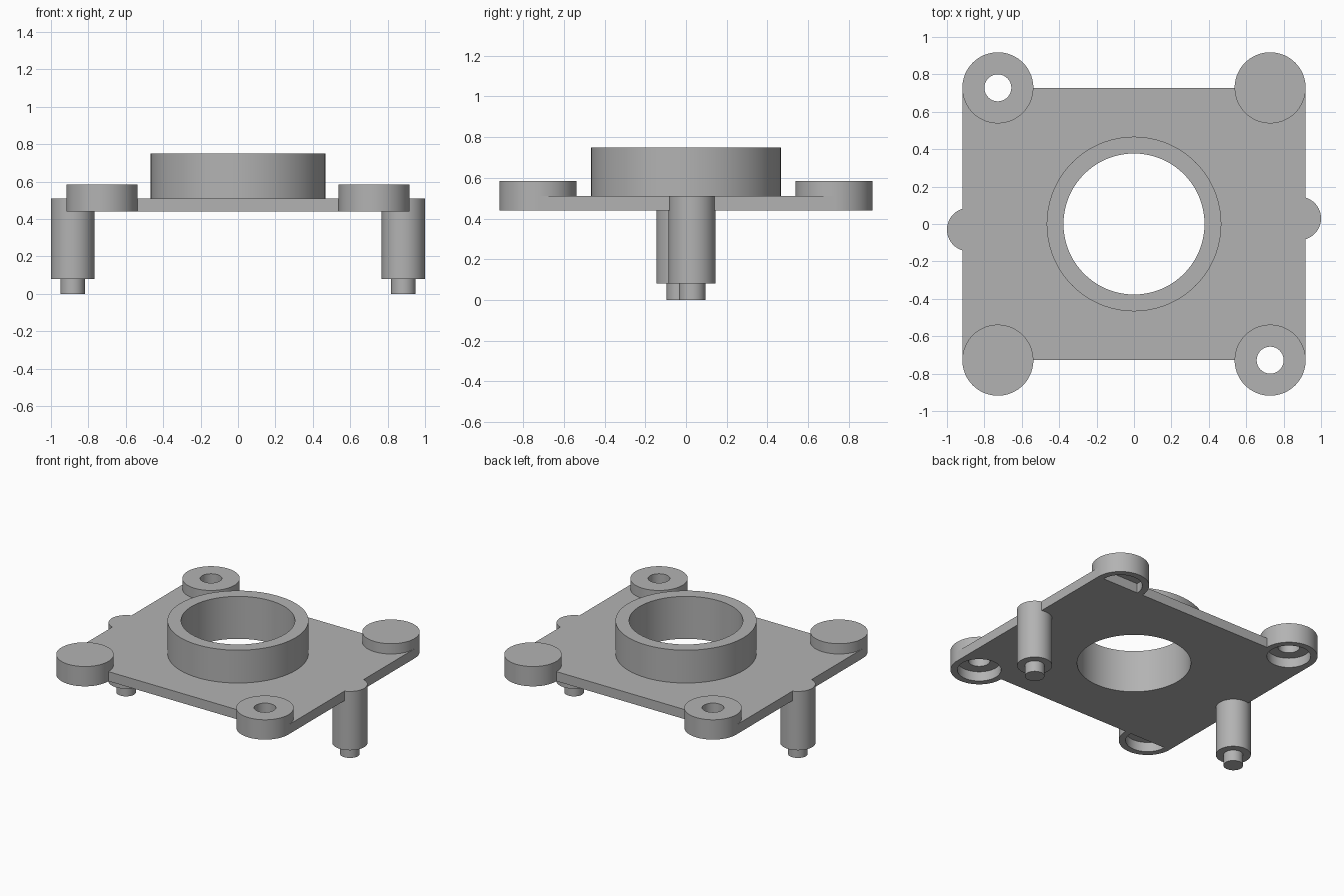
import bpy, bmesh, math
from mathutils import Vector

if "Cube" in bpy.data.objects:
    bpy.data.objects.remove(bpy.data.objects["Cube"])

grey = bpy.data.materials.new("plain grey")
grey.use_nodes = True
colour = (0.45, 0.45, 0.45, 1)
grey.diffuse_color = colour
grey.node_tree.nodes["Principled BSDF"].inputs["Base Color"].default_value = colour

BOTTOM, DECK, CAP_TOP, COLLAR_TOP = 0.44, 0.51, 0.585, 0.75
CORNER = 0.728


def finish(name, bm, location):
    bmesh.ops.recalc_face_normals(bm, faces=bm.faces)
    mesh = bpy.data.meshes.new(name)
    bm.to_mesh(mesh)
    bm.free()
    mesh.materials.append(grey)
    obj = bpy.data.objects.new(name, mesh)
    obj.location = location
    bpy.context.collection.objects.link(obj)
    return obj


def smooth(obj):
    bpy.ops.object.select_all(action="DESELECT")
    obj.select_set(True)
    bpy.context.view_layer.objects.active = obj
    bpy.ops.object.shade_smooth_by_angle(angle=math.radians(30))


def lathe(name, profile, x=0, y=0, closed=False):
    """Turn a (radius, height) profile around a vertical axis at x, y."""
    bm = bmesh.new()
    verts = [bm.verts.new((r, 0, z)) for r, z in profile]
    edges = [bm.edges.new(pair) for pair in zip(verts, verts[1:])]
    if closed:
        edges.append(bm.edges.new((verts[-1], verts[0])))
    bmesh.ops.spin(bm, geom=verts + edges, axis=(0, 0, 1), cent=(0, 0, 0),
                   angle=math.tau, steps=72)
    bmesh.ops.remove_doubles(bm, verts=bm.verts, dist=1e-4)
    obj = finish(name, bm, (x, y, 0))
    smooth(obj)
    return obj


# Base plate
bm = bmesh.new()
bmesh.ops.create_cube(bm, size=1)
bmesh.ops.scale(bm, vec=Vector((1.836, 2 * CORNER, DECK - BOTTOM)), verts=bm.verts)
plate = finish("base_plate", bm, (0, 0, (BOTTOM + DECK) / 2))


def bore(radius, x, y):
    """Cut a round opening through the plate."""
    cutter = lathe("cutter", [(0, 0.3), (radius, 0.3), (radius, 0.7), (0, 0.7)], x, y)
    cutter.hide_render = True
    mod = plate.modifiers.new("bore", "BOOLEAN")
    mod.operation, mod.solver, mod.object = "DIFFERENCE", "EXACT", cutter
    bpy.context.view_layer.objects.active = plate
    bpy.ops.object.modifier_apply(modifier=mod.name)
    bpy.data.objects.remove(cutter)


bore(0.42, 0, 0)
for side in (-1, 1):
    bore(0.165, side * CORNER, -side * CORNER)
smooth(plate)

# Central collar, running through the plate
lathe("centre_collar", [(0.377, BOTTOM), (0.467, BOTTOM),
                        (0.467, COLLAR_TOP), (0.377, COLLAR_TOP)], closed=True)

# Corner bosses, recessed underneath: one diagonal solid, the other drilled
rim = [(0.145, DECK), (0.145, BOTTOM), (0.19, BOTTOM), (0.19, CAP_TOP)]
for side, label in ((-1, "right"), (1, "left")):
    end = "back" if side > 0 else "front"
    other = "front" if side > 0 else "back"
    lathe(f"solid_boss_{end}_{label}", [(0, DECK)] + rim + [(0, CAP_TOP)],
          side * CORNER, side * CORNER)
    lathe(f"drilled_boss_{other}_{label}", [(0.072, DECK)] + rim + [(0.072, CAP_TOP)],
          side * CORNER, -side * CORNER, closed=True)

    # Stepped leg at the middle of each side, slightly staggered
    lathe(f"leg_{label}", [(0, 0), (0.065, 0), (0.065, 0.08), (0.116, 0.08),
                           (0.116, DECK), (0, DECK)], side * 0.884, side * 0.03)
